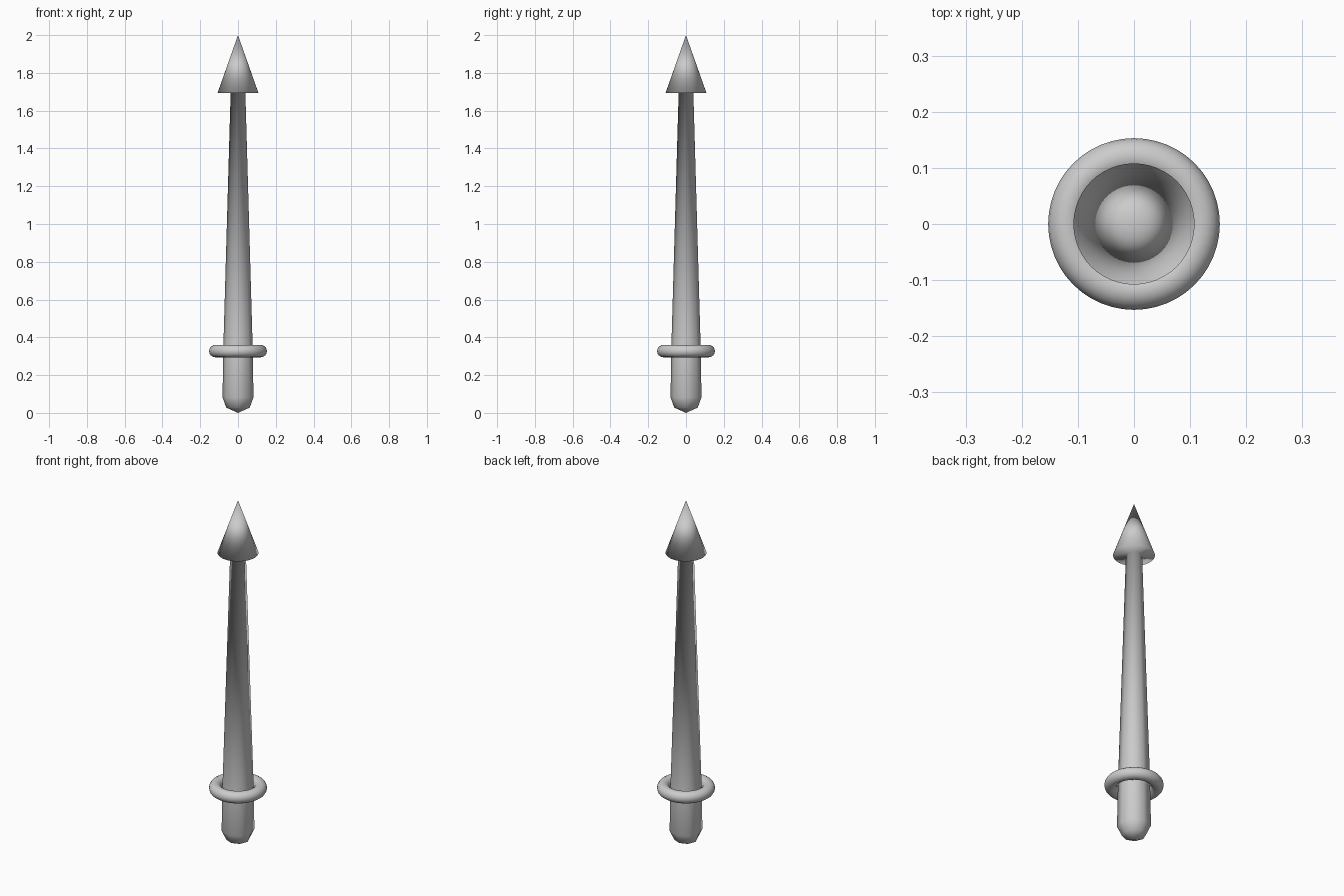
import bpy, bmesh, math

if "Cube" in bpy.data.objects:
    bpy.data.objects.remove(bpy.data.objects["Cube"])


def ring(bm, n, radius, z, corner_radius=None):
    """Ring of n vertices; odd ones may use another radius."""
    verts = []
    for i in range(n):
        a = 2 * math.pi * i / n
        r = corner_radius if corner_radius and i % 2 else radius
        verts.append(bm.verts.new((r * math.cos(a), r * math.sin(a), z)))
    return verts


def fan(bm, tip, loop):
    for i, v in enumerate(loop):
        bm.faces.new((tip, v, loop[(i + 1) % len(loop)]))


# Spear in one piece: blunt butt, tapering rounded-square shaft, round head
bm = bmesh.new()
loops = [ring(bm, 8, r, z, c) for r, c, z in
         [(0.062, 0.062, 0.028), (0.082, 0.088, 0.082),
          (0.0775, 0.083, 0.35), (0.039, 0.042, 1.694)]]
fan(bm, bm.verts.new((0, 0, 0)), loops[0])
for lo, hi in zip(loops, loops[1:]):
    for i in range(8):
        j = (i + 1) % 8
        bm.faces.new((lo[i], lo[j], hi[j], hi[i]))

# Flat underside of the head: each shaft side fans out to six rim points
rim = ring(bm, 48, 0.108, 1.694)
neck = loops[-1]
for i in range(8):
    arc = [rim[(6 * i + k) % 48] for k in range(7)]
    bm.faces.new([neck[i]] + arc + [neck[(i + 1) % 8]])
fan(bm, bm.verts.new((0, 0, 2)), rim)

bmesh.ops.recalc_face_normals(bm, faces=bm.faces)
for f in bm.faces:
    f.smooth = True
mesh = bpy.data.meshes.new("spear")
bm.to_mesh(mesh)
bm.free()
bpy.context.collection.objects.link(bpy.data.objects.new("spear", mesh))

# Guard ring around the grip
bpy.ops.mesh.primitive_torus_add(major_segments=48, minor_segments=16,
                                 major_radius=0.12, minor_radius=0.033,
                                 location=(0, 0, 0.327))
guard = bpy.context.object
guard.name = "guard_ring"
bpy.ops.object.shade_smooth()
